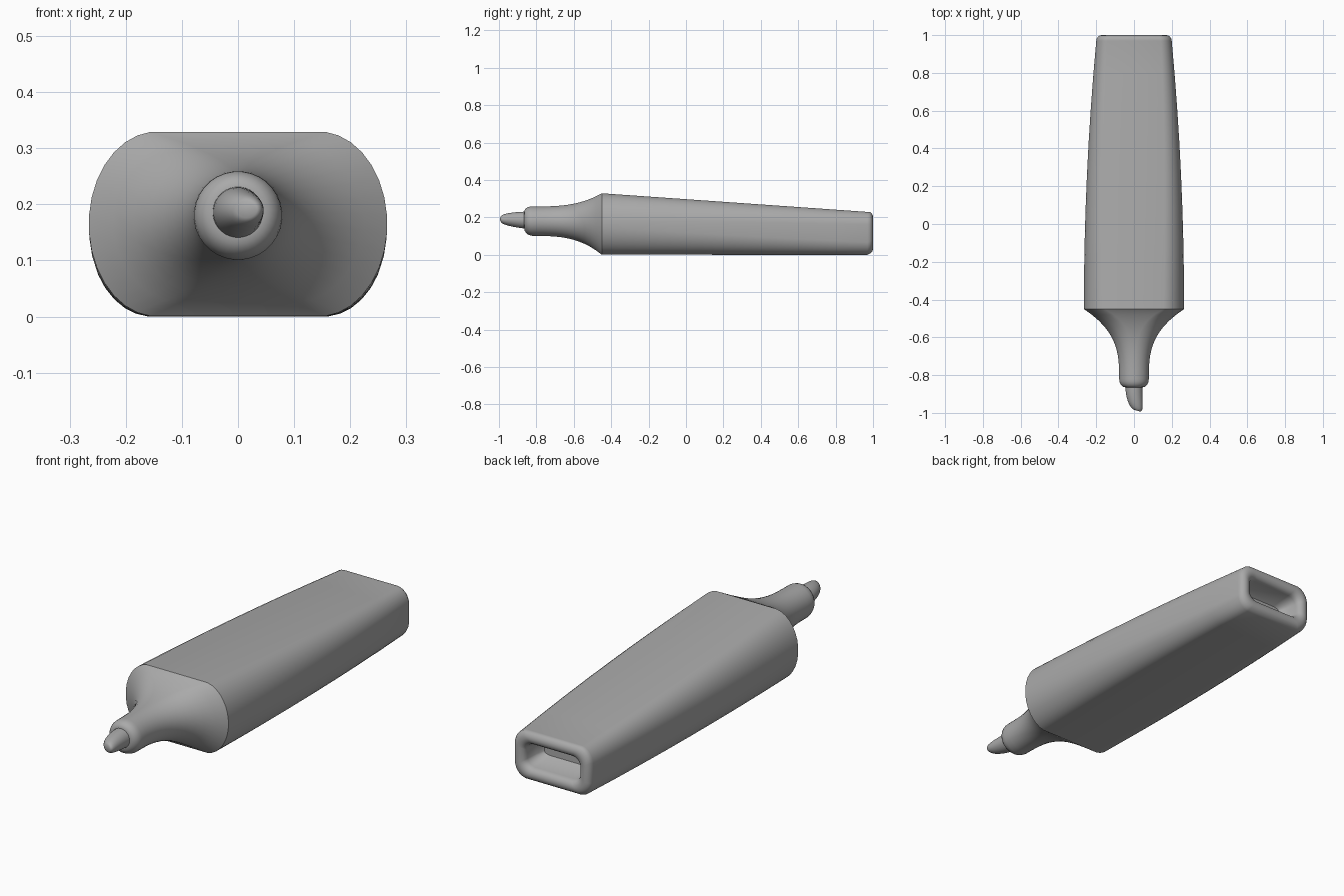
import bpy
import bmesh
from math import cos, sin, pi, radians

cube = bpy.data.objects.get("Cube")
if cube:
    bpy.data.objects.remove(cube, do_unlink=True)

# Single body colour
shade = 0.4
colour = (shade, shade, shade, 1)
grey = bpy.data.materials.new("plain grey")
grey.use_nodes = True
grey.diffuse_color = colour
grey.node_tree.nodes["Principled BSDF"].inputs["Base Color"].default_value = colour


def blend(start, end, share):
    return start + (end - start) * share


def outline(y, half_width, half_height, mid_z, flat_x=0, flat_z=0, mid_x=0, slant=0):
    """Rounded outline across the pen; flat_x and flat_z are its straight shares."""
    steps = 8
    points = []
    for corner in range(4):
        side_x = 1 if corner in (0, 3) else -1
        side_z = 1 if corner < 2 else -1
        for step in range(steps):
            angle = (corner + (step + 0.5) / steps) * pi / 2
            x = half_width * blend(cos(angle), side_x, flat_x)
            z = half_height * blend(sin(angle), side_z, flat_z)
            points.append((mid_x + x, y + slant * x, mid_z + z))
    return points


def loft(name, outlines):
    """Skin a list of outlines and cap both ends."""
    bm = bmesh.new()
    loops = [[bm.verts.new(point) for point in points] for points in outlines]
    for near, far in zip(loops, loops[1:]):
        for i in range(len(near)):
            bm.faces.new((near[i - 1], near[i], far[i], far[i - 1]))
    bm.faces.new(loops[0])
    bm.faces.new(loops[-1])
    bmesh.ops.recalc_face_normals(bm, faces=bm.faces)
    mesh = bpy.data.meshes.new(name)
    bm.to_mesh(mesh)
    bm.free()
    mesh.materials.append(grey)
    part = bpy.data.objects.new(name, mesh)
    bpy.context.collection.objects.link(part)
    bpy.ops.object.select_all(action="DESELECT")
    part.select_set(True)
    bpy.context.view_layer.objects.active = part
    bpy.ops.object.shade_smooth_by_angle(angle=radians(50))


def shares(count):
    return [i / count for i in range(count + 1)]


shoulder_y = -0.45
shoulder_width, shoulder_height = 0.266, 0.165
shoulder_flat = 0.54
rim_y, rim_radius = 0.97, 0.03
back_width, back_height = 0.2, 0.115
back_flat_x, back_flat_z = 0.68, 0.35

# Barrel: flat-bottomed wedge whose sides curve in towards the back
barrel = []
for t in shares(8):
    height = blend(shoulder_height, back_height, t)
    barrel.append(outline(
        blend(shoulder_y, rim_y, t),
        blend(shoulder_width, back_width, t * t),
        height, height,
        blend(shoulder_flat, back_flat_x, t), back_flat_z * t))


def back_outline(y, inset):
    return outline(y, back_width - inset, back_height - inset, back_height + 0.003,
                   back_flat_x, back_flat_z)


# Rolled rim and the hollow inside it
for t in shares(8)[1:]:
    angle = pi * t
    barrel.append(back_outline(rim_y + rim_radius * sin(angle),
                               rim_radius * (1 - cos(angle))))
barrel.append(back_outline(rim_y - 0.05, rim_radius * 2.3))
barrel.append(back_outline(rim_y - 0.08, rim_radius * 3))
loft("barrel", barrel)

# Grip: concave sweep from the oval shoulder down to a round collar
collar_y, collar_radius, collar_z = -0.82, 0.079, 0.18
nib_radius, nib_y, nib_z = 0.045, -0.865, 0.186
grip = []
for t in shares(12):
    flare = (1 - t) ** 3
    grip.append(outline(
        blend(shoulder_y, collar_y, t),
        blend(collar_radius, shoulder_width, flare),
        blend(collar_radius, shoulder_height, flare),
        blend(collar_z, shoulder_height, flare),
        shoulder_flat * flare))
for t in shares(5)[1:]:
    angle = t * pi / 2
    grip.append(outline(
        blend(collar_y, nib_y, sin(angle)),
        *[blend(nib_radius, collar_radius, cos(angle))] * 2,
        blend(collar_z, nib_z, t)))
loft("grip", grip)

# Nib: short stub with a blunt slanted end, leaning to one side
nib_tip = -0.99
nib = []
for t in shares(9)[:-1]:
    angle = t * pi / 2
    reach = sin(angle)
    radius = nib_radius * cos(angle) ** 0.5
    nib.append(outline(
        blend(nib_y, nib_tip, reach),
        radius, radius * blend(1, 0.8, reach),
        blend(nib_z, 0.191, reach),
        mid_x=0.016 * reach * reach, slant=-0.3 * reach))
loft("nib", nib)
